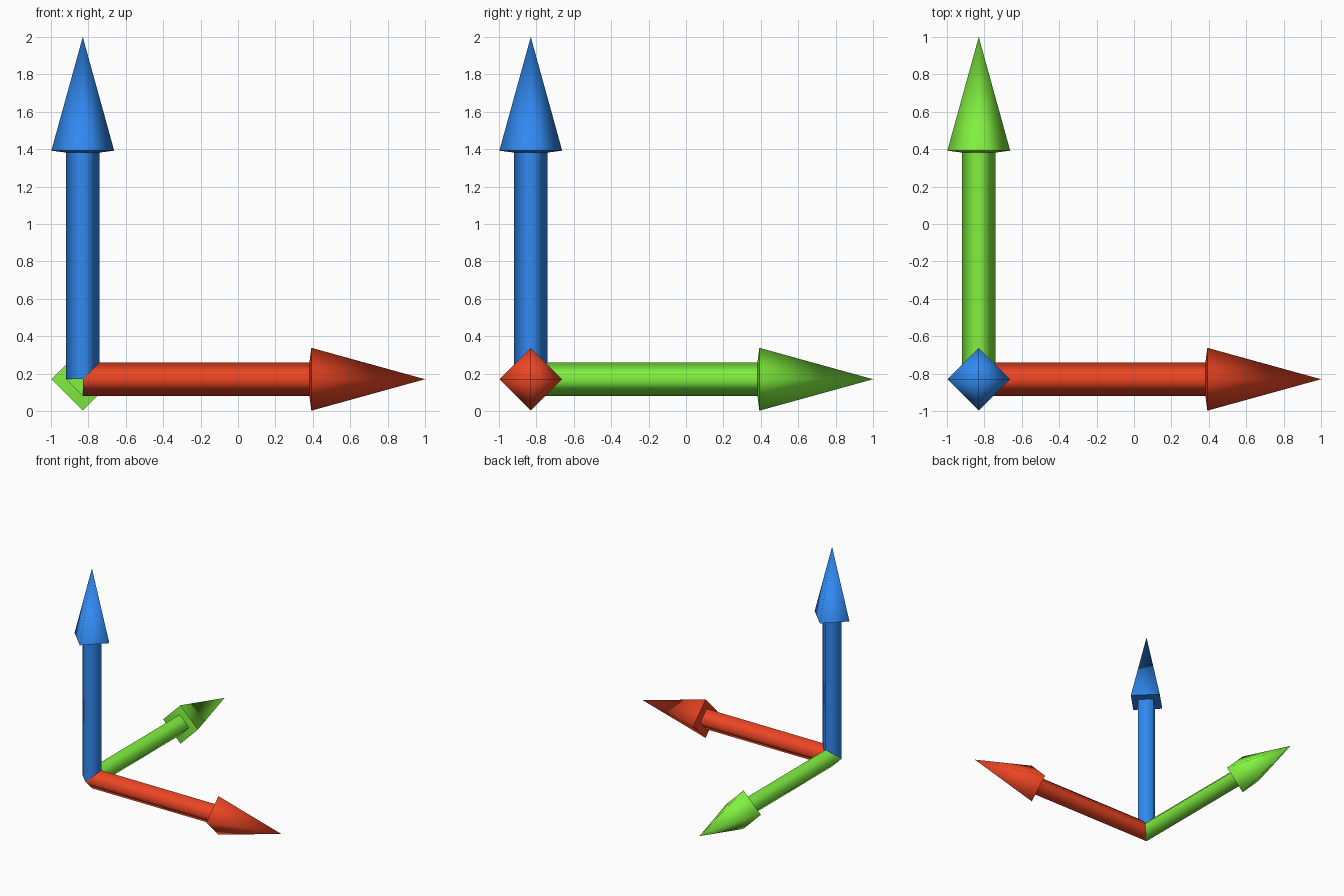
import bpy, bmesh
from mathutils import Vector

if "Cube" in bpy.data.objects:
    bpy.data.objects.remove(bpy.data.objects["Cube"])

ORIGIN = Vector((-0.83, -0.83, 0.17))
# (distance along the arrow, radius): shaft start, neck, head rim
PROFILE = [(0.0, 0.09), (1.212, 0.09), (1.222, 0.168)]
LENGTH = 1.83


def arrow(name, axis, color):
    """Four-sided arrow whose corners point along the two other axes."""
    a = Vector([float(i == axis) for i in range(3)])
    u = Vector([float(i == (axis + 1) % 3) for i in range(3)])
    v = a.cross(u)
    bm = bmesh.new()
    rings = [[bm.verts.new(ORIGIN + a * d + s * r) for s in (u, v, -u, -v)]
             for d, r in PROFILE]
    tip = bm.verts.new(ORIGIN + a * LENGTH)
    bm.faces.new(rings[0][::-1])
    # shaft and underside of the head, then the pointed head
    for lo, hi in zip(rings, rings[1:]):
        for i in range(4):
            j = (i + 1) % 4
            bm.faces.new((lo[i], lo[j], hi[j], hi[i]))
    for i in range(4):
        bm.faces.new((rings[-1][i], rings[-1][(i + 1) % 4], tip))
    bmesh.ops.recalc_face_normals(bm, faces=bm.faces)
    # smooth around the arrow, sharp at each ring
    for f in bm.faces:
        f.smooth = True
    for ring in rings:
        for i in range(4):
            bm.edges.get((ring[i], ring[(i + 1) % 4])).smooth = False
    mesh = bpy.data.meshes.new(name)
    bm.to_mesh(mesh)
    bm.free()
    mat = bpy.data.materials.new(name + "_color")
    mat.diffuse_color = color
    mat.use_nodes = True
    mat.node_tree.nodes["Principled BSDF"].inputs["Base Color"].default_value = mat.diffuse_color
    mesh.materials.append(mat)
    obj = bpy.data.objects.new(name, mesh)
    bpy.context.collection.objects.link(obj)


arrow("red_arrow", 0, (0.85, 0.06, 0.017, 1))
arrow("green_arrow", 1, (0.22, 0.87, 0.05, 1))
arrow("blue_arrow", 2, (0.03, 0.25, 0.87, 1))
